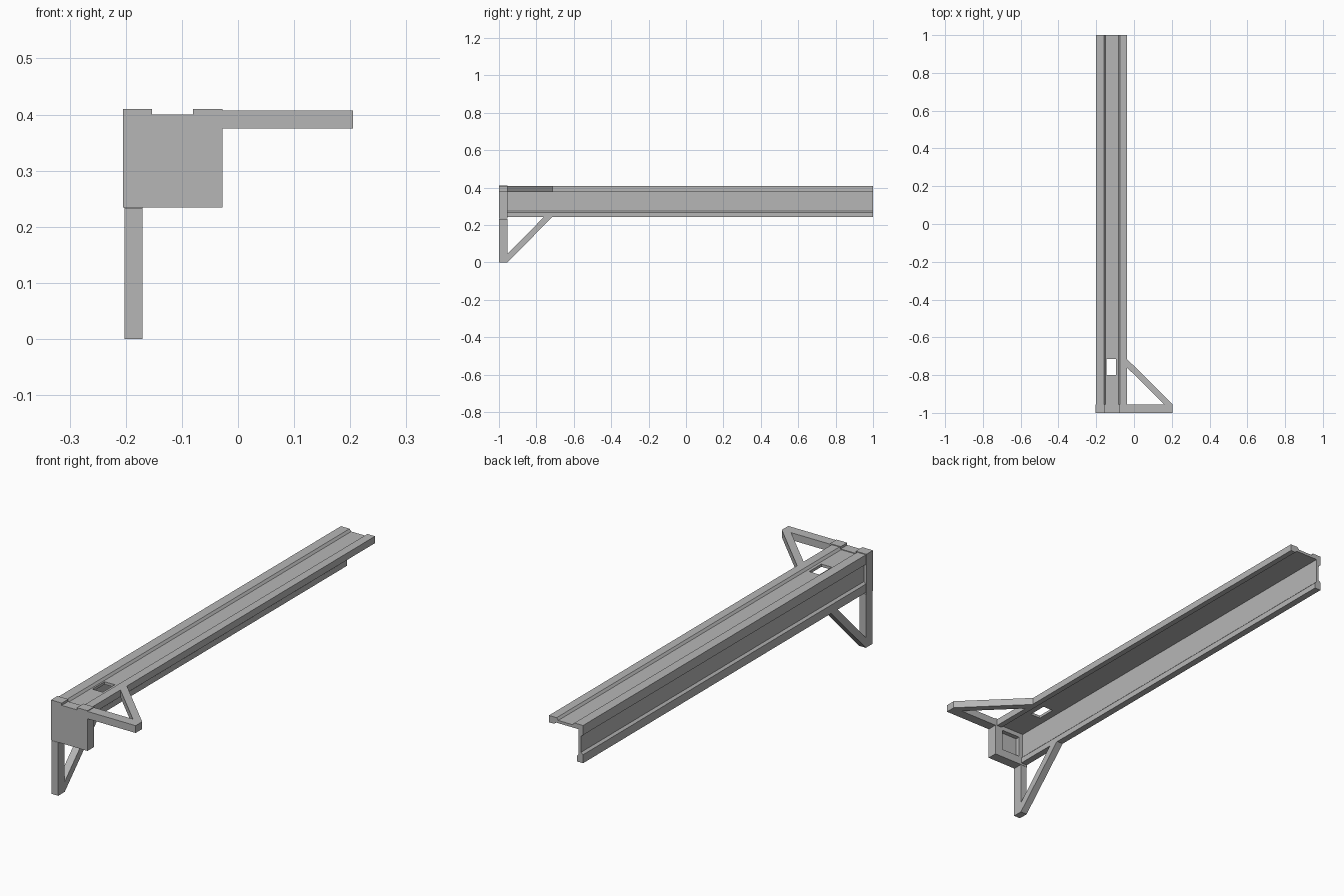
import bpy
import bmesh

old = bpy.data.objects.get("Cube")
if old:
    bpy.data.objects.remove(old, do_unlink=True)

grey = bpy.data.materials.new("plain_grey")
grey.use_nodes = True
colour = (0.47, 0.47, 0.47, 1)
grey.diffuse_color = colour
grey.node_tree.nodes["Principled BSDF"].inputs["Base Color"].default_value = colour

# Outer corner edge of the angle beam; both arms mirror across its diagonal
CX, CZ = -0.202, 0.407
FRONT, PLATE_BACK, BACK = -1.0, -0.955, 1.0


def flange_side(a, d, y):
    """a runs along the arm from the corner, d is depth below its outer face."""
    return (CX + a, y, CZ - d)


def web_side(a, d, y):
    return (CX + d, y, CZ - a)


def prism(name, ring_a, ring_b):
    """Solid between two matching outlines."""
    bm = bmesh.new()
    lo = [bm.verts.new(p) for p in ring_a]
    hi = [bm.verts.new(p) for p in ring_b]
    bm.faces.new(lo)
    bm.faces.new(hi)
    for i in range(len(lo)):
        j = (i + 1) % len(lo)
        bm.faces.new((lo[i], lo[j], hi[j], hi[i]))
    bmesh.ops.recalc_face_normals(bm, faces=bm.faces)
    mesh = bpy.data.meshes.new(name)
    bm.to_mesh(mesh)
    bm.free()
    mesh.materials.append(grey)
    ob = bpy.data.objects.new(name, mesh)
    bpy.context.collection.objects.link(ob)
    return ob


def extrude_y(name, outline, y0, y1):
    return prism(name, [(x, y0, z) for x, z in outline],
                 [(x, y1, z) for x, z in outline])


def cut_box(target, x0, x1, y0, y1, z0, z1):
    cutter = extrude_y("cutter", [(x0, z0), (x1, z0), (x1, z1), (x0, z1)], y0, y1)
    cutter.hide_render = True
    mod = target.modifiers.new("cut", 'BOOLEAN')
    mod.operation = 'DIFFERENCE'
    mod.solver = 'EXACT'
    mod.object = cutter
    bpy.context.view_layer.objects.active = target
    bpy.ops.object.modifier_apply(modifier=mod.name)
    bpy.data.objects.remove(cutter, do_unlink=True)


# Angle beam: each arm has a shallow outer channel and a thick lip
arm = [(0.042, 0), (0.050, 0.010), (0.120, 0.010), (0.128, 0), (0.165, 0),
       (0.165, 0.030), (0.140, 0.030), (0.132, 0.022)]
outline = [(CX, CZ)]
outline += [(CX + a, CZ - d) for a, d in arm]
outline += [(CX + 0.022, CZ - 0.022)]
outline += [(CX + d, CZ - a) for a, d in reversed(arm)]
beam = extrude_y("angle_beam", outline, PLATE_BACK, BACK)

# Slot through the top flange
cut_box(beam, -0.145, -0.095, -0.80, -0.715, 0.34, 0.45)

# End block with a notch in its top edge and a square pocket behind
L, R, B, T, N = -0.205, -0.028, 0.234, 0.41, 0.40
block = extrude_y("end_block", [(L, B), (R, B), (R, T), (-0.08, T), (-0.08, N),
                                (-0.153, N), (-0.153, T), (L, T)], FRONT, PLATE_BACK)
cut_box(block, -0.160, -0.066, -0.975, -0.94, 0.271, 0.365)

# Triangular braces, one per arm
brace = [(0.174, FRONT), (0.407, FRONT), (0.407, PLATE_BACK), (0.165, -0.715),
         (0.165, -0.76), (0.362, PLATE_BACK), (0.174, PLATE_BACK)]
for name, place in (("side_brace", flange_side), ("lower_brace", web_side)):
    prism(name, [place(a, 0, y) for a, y in brace],
          [place(a, 0.032, y) for a, y in brace])
